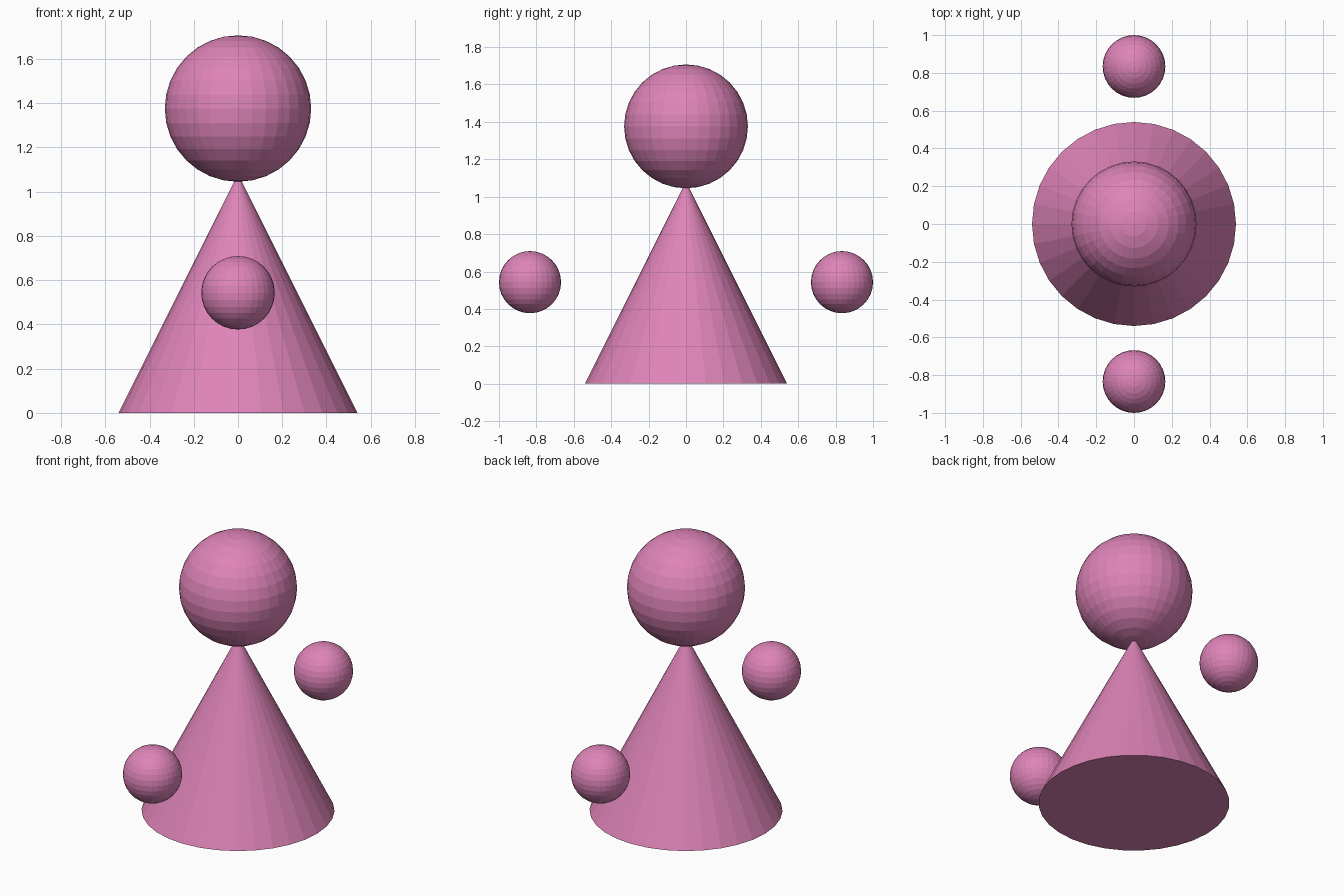
import bpy

if "Cube" in bpy.data.objects:
    bpy.data.objects.remove(bpy.data.objects["Cube"])

pink = bpy.data.materials.new("pink")
pink.diffuse_color = (0.73, 0.23, 0.48, 1)
pink.use_nodes = True
pink.node_tree.nodes["Principled BSDF"].inputs["Base Color"].default_value = pink.diffuse_color


def finish(name):
    ob = bpy.context.object
    ob.name = name
    ob.data.materials.append(pink)


def ball(name, radius, location):
    bpy.ops.mesh.primitive_uv_sphere_add(
        segments=32, ring_count=16, radius=radius, location=location)
    finish(name)


# Conical body standing on the ground
BASE, HEIGHT = 0.54, 1.08
bpy.ops.mesh.primitive_cone_add(
    vertices=32, radius1=BASE, radius2=0, depth=HEIGHT, location=(0, 0, HEIGHT / 2))
finish("body")

# Head resting on the tip
ball("head", 0.331, (0, 0, 1.376))

# Floating hands in front and behind
for name, side in (("front_hand", -1), ("back_hand", 1)):
    ball(name, 0.166, (0, side * 0.834, 0.543))
